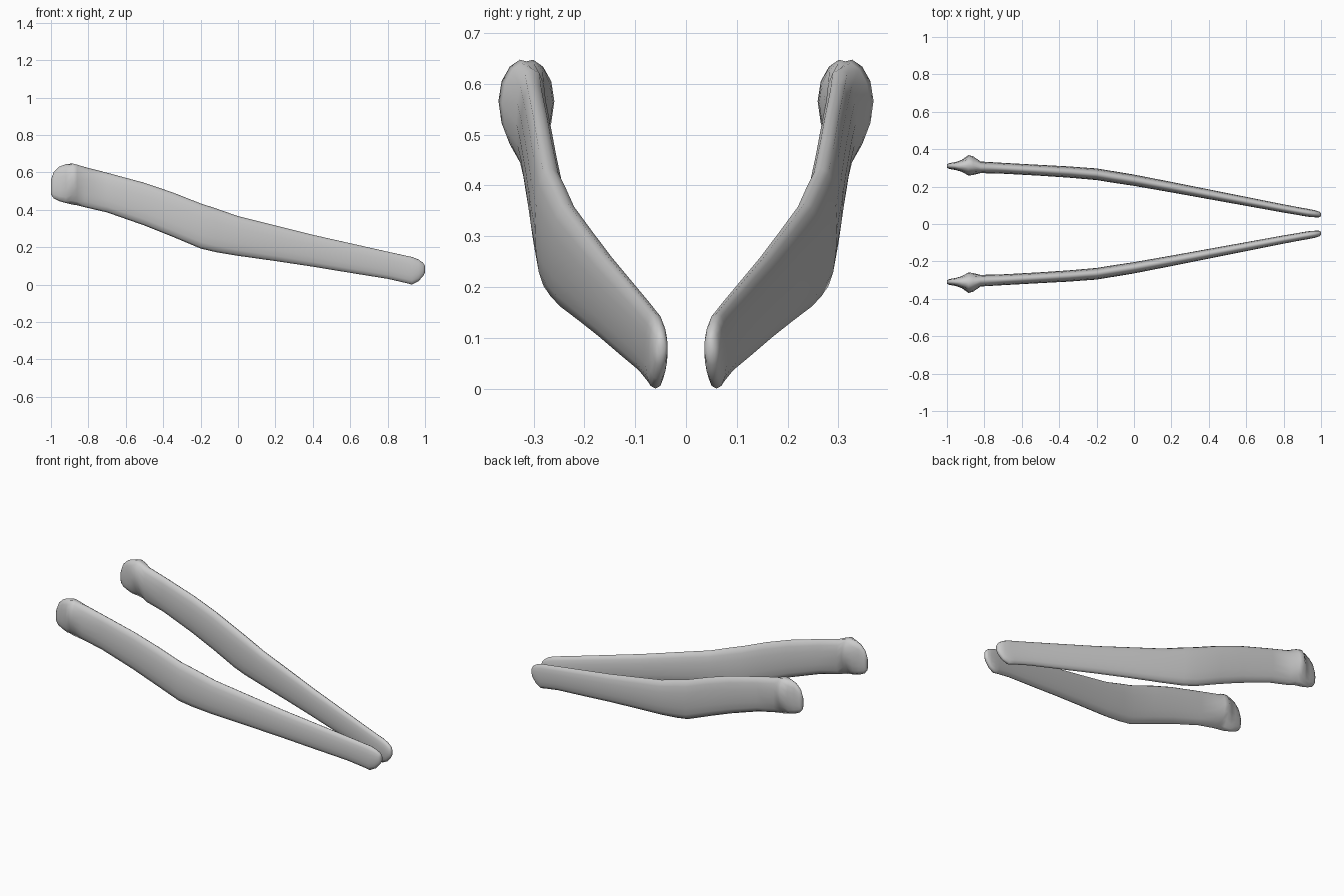
import bpy, bmesh, math

# stations along an arm: x, centre y, half thickness, bottom z, top z
STATIONS = [
    (-1.0, .31, .010, .485, .565), (-.985, .31, .016, .465, .605),
    (-.955, .31, .021, .45, .635), (-.92, .311, .032, .44, .648),
    (-.885, .314, .055, .432, .648), (-.86, .312, .050, .428, .642),
    (-.82, .303, .031, .418, .633), (-.7, .298, .029, .39, .602),
    (-.5, .287, .029, .32, .548), (-.35, .278, .030, .26, .497),
    (-.2, .266, .031, .197, .438), (-.12, .253, .031, .178, .412),
    (0, .234, .030, .158, .370), (.2, .197, .028, .130, .320),
    (.4, .159, .026, .100, .270), (.6, .121, .024, .067, .225),
    (.8, .083, .022, .035, .180), (.9, .065, .021, .012, .158),
    (.93, .060, .021, .004, .152), (.965, .055, .019, .022, .138),
    (.99, .051, .015, .05, .12), (1.0, .049, .008, .07, .105),
]
SIDES = 16


def build_arm(name, side):
    bm = bmesh.new()
    rings = []
    for x, cy, h, z0, z1 in STATIONS:
        mid, half = (z0 + z1) / 2, (z1 - z0) / 2
        knob = h > .04
        ring = []
        for i in range(SIDES):
            a = 2 * math.pi * i / SIDES
            c, s = math.cos(a), math.sin(a)
            # flat rounded slab; the hinge-end knob is pointed and sits higher
            w = math.copysign(abs(c) ** (1.5 if knob else .8), c)
            z = mid + half * s + (.03 * abs(c) if knob else 0)
            ring.append(bm.verts.new((x, side * (cy + h * w), z)))
        rings.append(ring)
    for r0, r1 in zip(rings, rings[1:]):
        for i in range(SIDES):
            j = (i + 1) % SIDES
            bm.faces.new((r0[i], r0[j], r1[j], r1[i]))
    bm.faces.new(rings[0])
    bm.faces.new(rings[-1])
    bmesh.ops.translate(bm, verts=bm.verts, vec=(0, 0, -min(v.co.z for v in bm.verts)))
    bmesh.ops.recalc_face_normals(bm, faces=bm.faces)
    for f in bm.faces:
        f.smooth = True
    me = bpy.data.meshes.new(name)
    bm.to_mesh(me)
    bm.free()
    ob = bpy.data.objects.new(name, me)
    bpy.context.collection.objects.link(ob)


# the mirrored pair
build_arm("left_arm", 1)
build_arm("right_arm", -1)
